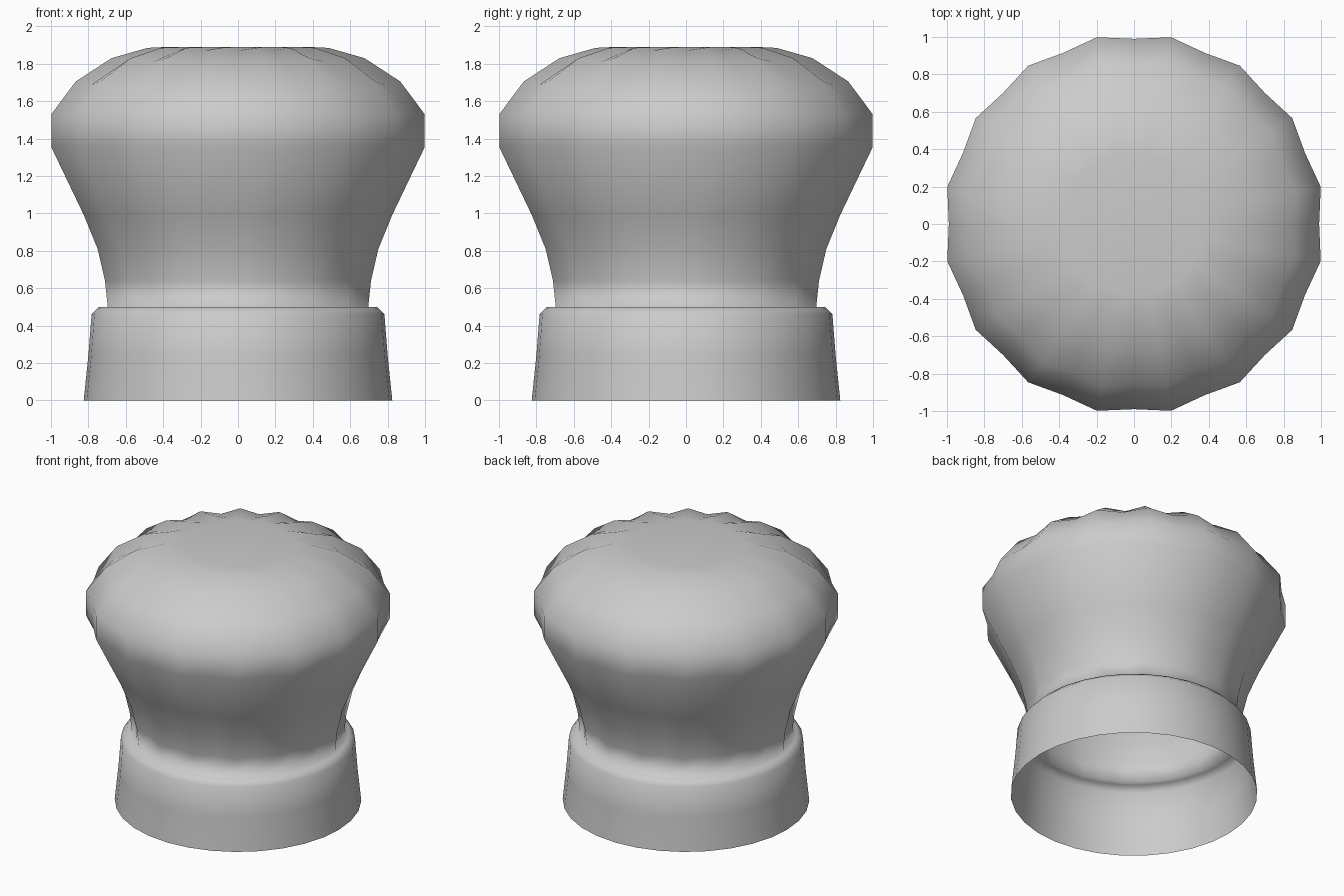
import bpy, bmesh
from math import sin, cos, pi

if "Cube" in bpy.data.objects:
    bpy.data.objects.remove(bpy.data.objects["Cube"])

SEGMENTS = 32  # 16 pleats: odd segments are peaks, even ones valleys

# Each ring: (peak radius, peak z, valley radius, valley z)
band = [(0.825, 0.0), (0.80, 0.24), (0.783, 0.46), (0.745, 0.5)]
puff = [
    (0.71, 0.50, 0.695, 0.50),
    (0.725, 0.64, 0.695, 0.64),
    (0.765, 0.81, 0.735, 0.81),
    (0.84, 0.99, 0.81, 0.99),
    (1.018, 1.355, 0.985, 1.36),
    (1.018, 1.53, 0.99, 1.52),
    (0.885, 1.705, 0.855, 1.685),
    (0.69, 1.83, 0.65, 1.812),
    (0.495, 1.885, 0.46, 1.87),
    (0.38, 1.89, 0.38, 1.89),
]
rings = [(r, z, r, z) for r, z in band] + puff


def pleated_lathe(name, rings):
    bm = bmesh.new()
    loops = []
    for rp, zp, rv, zv in rings:
        loop = []
        for i in range(SEGMENTS):
            a = 2 * pi * i / SEGMENTS
            r, z = (rp, zp) if i % 2 else (rv, zv)
            loop.append(bm.verts.new((r * cos(a), r * sin(a), z)))
        loops.append(loop)
    for low, high in zip(loops, loops[1:]):
        for i in range(SEGMENTS):
            j = (i + 1) % SEGMENTS
            bm.faces.new((low[i], low[j], high[j], high[i]))
    bm.faces.new(loops[-1])  # flat crown
    for f in bm.faces:
        f.smooth = True
    mesh = bpy.data.meshes.new(name)
    bm.to_mesh(mesh)
    bm.free()
    obj = bpy.data.objects.new(name, mesh)
    bpy.context.collection.objects.link(obj)
    return obj


# Open-bottomed cloth hat: headband running into the pleated puff
pleated_lathe("chef_hat", rings)
